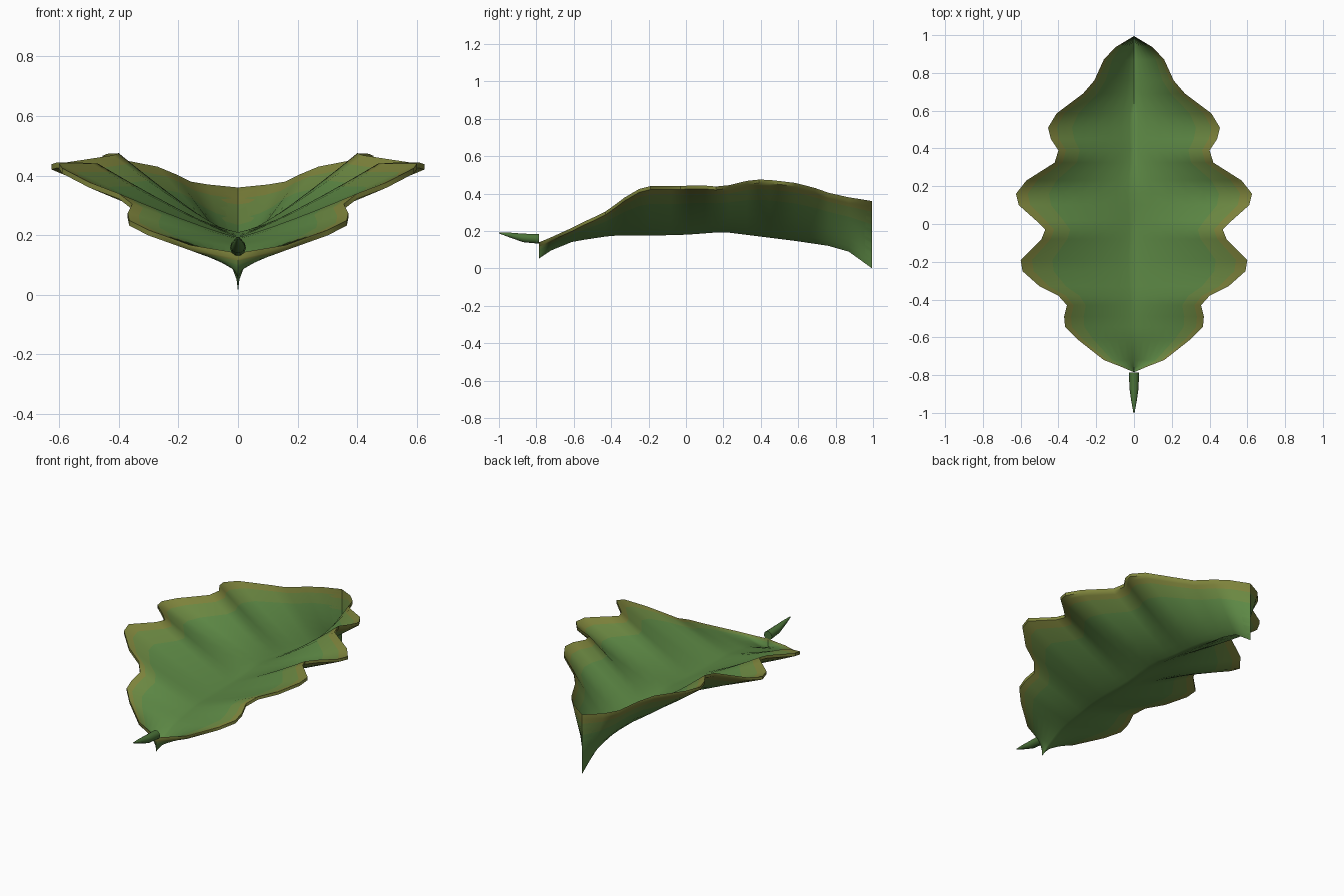
import bpy, bmesh, math

if "Cube" in bpy.data.objects:
    bpy.data.objects.remove(bpy.data.objects["Cube"])

def material(name, rgb):
    m = bpy.data.materials.new(name)
    m.diffuse_color = (*rgb, 1)
    m.use_nodes = True
    m.node_tree.nodes["Principled BSDF"].inputs["Base Color"].default_value = m.diffuse_color
    return m

greens = [material("leaf_green", (0.11, 0.25, 0.06)),
          material("leaf_mid", (0.15, 0.25, 0.055)),
          material("leaf_olive", (0.21, 0.23, 0.045))]
stem_green = material("stem_green", (0.07, 0.17, 0.04))

def finish(bm, name, mats, angle):
    me = bpy.data.meshes.new(name)
    bmesh.ops.recalc_face_normals(bm, faces=bm.faces)
    bm.to_mesh(me)
    bm.free()
    ob = bpy.data.objects.new(name, me)
    bpy.context.collection.objects.link(ob)
    for m in mats:
        me.materials.append(m)
    bpy.ops.object.select_all(action='DESELECT')
    ob.select_set(True)
    bpy.context.view_layer.objects.active = ob
    bpy.ops.object.shade_smooth_by_angle(angle=math.radians(angle))
    return ob

def lerp_table(table, y):
    for (a, za), (b, zb) in zip(table, table[1:]):
        if y <= b:
            return za + (zb - za) * (y - a) / (b - a)
    return table[-1][1]

# Lobed rim of the right half: x, y, z
rim = [(0, -0.785, 0.14), (0.07, -0.755, 0.152), (0.16, -0.72, 0.167), (0.30, -0.61, 0.217),
       (0.365, -0.545, 0.25), (0.37, -0.49, 0.275), (0.355, -0.43, 0.305), (0.40, -0.38, 0.34),
       (0.50, -0.33, 0.378), (0.59, -0.25, 0.425), (0.60, -0.19, 0.44), (0.49, -0.08, 0.44),
       (0.47, -0.03, 0.44), (0.52, 0.02, 0.443), (0.61, 0.10, 0.443), (0.625, 0.16, 0.438),
       (0.57, 0.23, 0.445), (0.42, 0.325, 0.468), (0.40, 0.39, 0.475), (0.44, 0.45, 0.473),
       (0.455, 0.51, 0.466), (0.41, 0.585, 0.457), (0.27, 0.69, 0.43), (0.21, 0.76, 0.405),
       (0.16, 0.87, 0.38), (0.10, 0.935, 0.37), (0, 0.995, 0.36)]
# Underside of the midrib: y, z
midrib = [(-0.79, 0.05), (-0.7, 0.11), (-0.6, 0.145), (-0.4, 0.175), (-0.2, 0.175), (0, 0.18),
          (0.2, 0.195), (0.4, 0.17), (0.6, 0.145), (0.8, 0.115), (0.87, 0.09), (0.995, 0.0)]

# Leaf blade: thin shell swept from midrib to rim, mirrored
steps = [0, 0.05, 0.15, 0.3, 0.45, 0.6, 0.72, 0.82, 0.9, 0.96, 1]
thick = 0.018
bm = bmesh.new()
rows = []
for x, y, z in rim:
    zm = lerp_table(midrib, y)
    under = [(x * t, y, zm + (z - thick - zm) * t ** 1.15) for t in steps]
    upper = [(a, b, c + thick) for a, b, c in reversed(under)]
    rows.append([bm.verts.new(p) for p in under + upper])
n = len(steps)
for r0, r1 in zip(rows, rows[1:]):
    for j in range(2 * n - 1):
        f = bm.faces.new((r0[j], r0[j + 1], r1[j + 1], r1[j]))
        k = min(j, 2 * n - 2 - j)
        t = steps[k]
        f.material_index = 0 if t < 0.7 else 1 if t < 0.85 else 2
# Mirror to the left half
half = bm.verts[:] + bm.edges[:] + bm.faces[:]
copy = bmesh.ops.duplicate(bm, geom=half)["geom"]
for v in copy:
    if isinstance(v, bmesh.types.BMVert):
        v.co.x = -v.co.x
bmesh.ops.remove_doubles(bm, verts=bm.verts, dist=0.0005)
finish(bm, "leaf_blade", greens, 50)

# Stem: tapered rings, y, centre z, radius
bm = bmesh.new()
rings = []
sides = 10
for y, z, r in [(-0.785, 0.158, 0.027), (-0.87, 0.163, 0.024), (-0.94, 0.178, 0.014), (-1.0, 0.19, 0.003)]:
    rings.append([bm.verts.new((r * math.cos(2 * math.pi * i / sides), y,
                                z + r * math.sin(2 * math.pi * i / sides))) for i in range(sides)])
for a, b in zip(rings, rings[1:]):
    for i in range(sides):
        j = (i + 1) % sides
        bm.faces.new((a[i], a[j], b[j], b[i]))
bm.faces.new(rings[0])
bm.faces.new(rings[-1])
finish(bm, "stem", [stem_green], 45)
